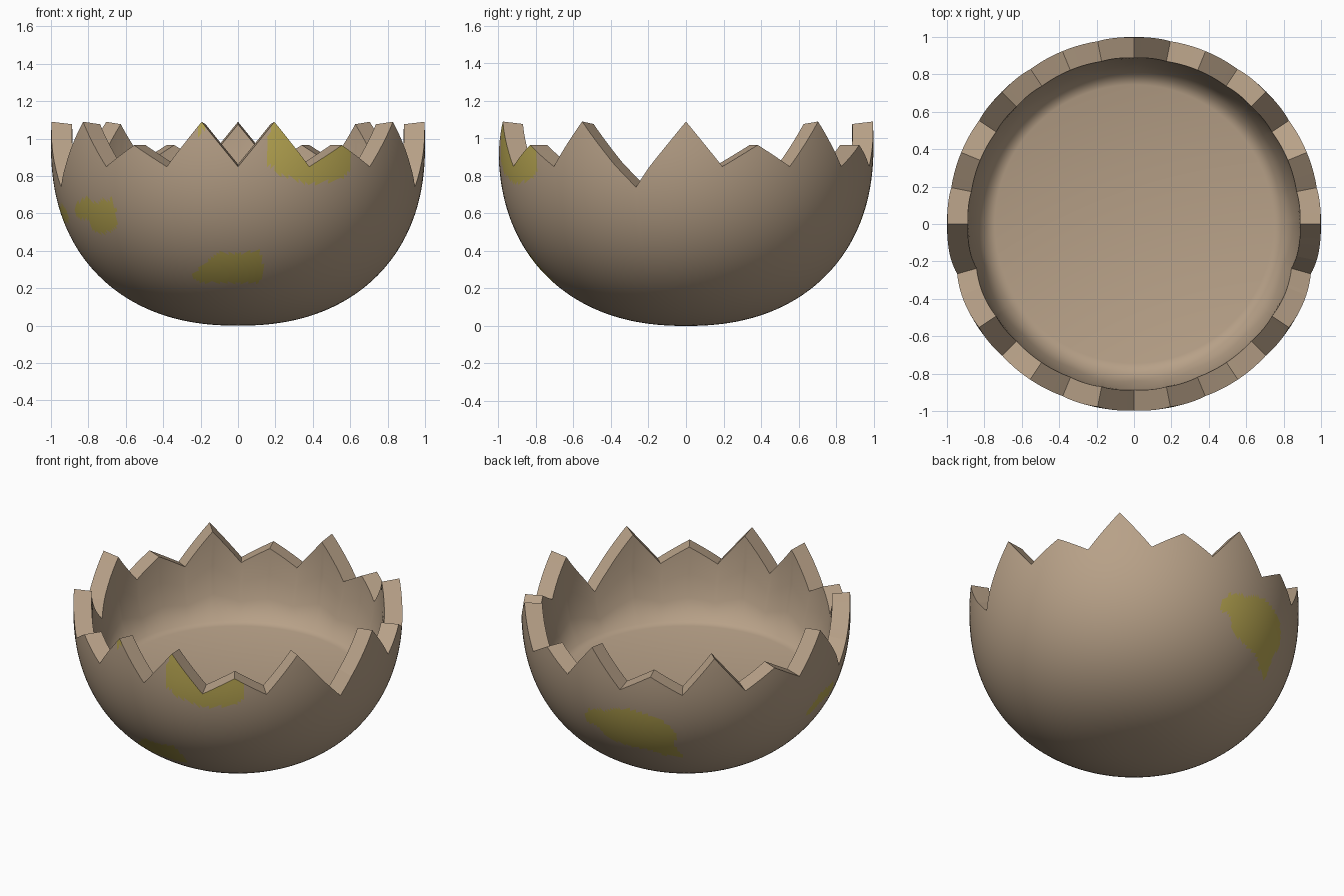
import bpy, bmesh, math
from mathutils import Vector

if "Cube" in bpy.data.objects:
    bpy.data.objects.remove(bpy.data.objects["Cube"])

CENTRE = 0.97          # height of the widest level (also the vertical semi-axis)
INNER = 0.89           # inner shell scale about the centre
FULL = 2.25            # profile fullness (2 = plain ellipse)
FLOOR = 0.52           # height where the inner wall meets the floor
SEG, SUB, ROWS = 32, 10, 64
N = SEG * SUB

# Broken rim: (segment index counter-clockwise from +x, height), mirrored in x
right_half = [(-8, .85), (-7, 1.09), (-6, .85), (-5, .965), (-4, .85), (-3, 1.09),
              (-2, .86), (-1.4, .74), (-1, .85), (0, 1.09), (1, .85), (2, .965),
              (3, .85), (4, 1.09), (5, .85), (6, .965), (7, .85), (8, 1.09)]
rim = right_half + [(16 - k, z) for k, z in reversed(right_half[:-1])]


def rim_height(k):
    for (a, za), (b, zb) in zip(rim, rim[1:]):
        if a <= k <= b:
            return za + (zb - za) * (k - a) / (b - a)


# Stains: "front" outlines are (x, z) seen from -y, "round" ones are (degrees, z)
stains = [
    ("front", [(.195, 1.12), (.15, .95), (.165, .86), (.24, .80), (.38, .76), (.5, .77),
               (.6, .82), (.61, .92), (.55, .97), (.38, .88)]),
    ("front", [(-.24, 1.045), (-.20, 1.03), (-.16, 1.05), (-.16, 1.12), (-.24, 1.12)]),
    ("front", [(-.25, .26), (-.20, .32), (-.14, .36), (-.1, .40), (-.02, .385), (.12, .40),
               (.14, .28), (.11, .23), (-.2, .23)]),
    ("front", [(-.87, .66), (-.8, .68), (-.76, .66), (-.68, .68), (-.65, .62), (-.65, .53),
               (-.72, .49), (-.78, .51), (-.8, .57), (-.87, .58)]),
    ("round", [(84, .58), (87, .65), (96, .68), (103, .73), (116, .68), (122, .55),
               (120, .47), (124, .36), (116, .37), (110, .41), (100, .42), (92, .45),
               (90, .53), (85, .54)]),
    ("round", [(177, .52), (183, .63), (191, .65), (196, .63), (195, .56), (187, .55),
               (179, .49)]),
]


def inside(u, v, poly):
    hit = False
    for (a, b), (c, d) in zip(poly, poly[1:] + poly[:1]):
        if (b > v) != (d > v) and u < a + (c - a) * (v - b) / (d - b):
            hit = not hit
    return hit


def stained(p):
    deg = math.degrees(math.atan2(p.y, p.x)) % 360
    return any(inside(deg, p.z, poly) if kind == "round"
               else p.y < 0 and inside(p.x, p.z, poly) for kind, poly in stains)


def material(name, rgb):
    m = bpy.data.materials.new(name)
    m.diffuse_color = (*rgb, 1)
    m.use_nodes = True
    m.node_tree.nodes["Principled BSDF"].inputs["Base Color"].default_value = m.diffuse_color
    return m


def power(x, e):
    return math.copysign(abs(x) ** e, x)


bm = bmesh.new()
ks = [-8 + i / SUB for i in range(N)]
angles = [k * math.tau / SEG for k in ks]
tops = [math.acos(power((CENTRE - rim_height(k)) / CENTRE, FULL / 2)) for k in ks]


def shell_ring(phis, scale):
    """Ring of points on the full, egg-like profile."""
    ring = []
    for a, phi in zip(angles, phis):
        r = power(math.sin(phi), 2 / FULL) * scale
        ring.append(bm.verts.new((r * math.cos(a), r * math.sin(a),
                                  CENTRE - CENTRE * scale * power(math.cos(phi), 2 / FULL))))
    return ring


def bridge(lower, upper, smooth=True):
    faces = []
    for i in range(N):
        j = (i + 1) % N
        f = bm.faces.new((lower[i], lower[j], upper[j], upper[i]))
        f.smooth = smooth
        faces.append(f)
    return faces


# Outer shell, from the bottom pole to the jagged rim
outer = [shell_ring([t * r / ROWS for t in tops], 1) for r in range(1, ROWS + 1)]
pole = bm.verts.new((0, 0, 0))
for i in range(N):
    bm.faces.new((pole, outer[0][(i + 1) % N], outer[0][i])).smooth = True
for low, up in zip(outer, outer[1:]):
    for f in bridge(low, up):
        f.material_index = int(stained(f.calc_center_median()))

# Broken edge, flat shaded
inner = shell_ring(tops, INNER)
bridge(outer[-1], inner, smooth=False)

# Inner wall down to the level floor
floor_phi = math.acos(((CENTRE - FLOOR) / (CENTRE * INNER)) ** (FULL / 2))
for r in range(1, 4):
    ring = shell_ring([t + (floor_phi - t) * r / 3 for t in tops], INNER)
    bridge(inner, ring)
    inner = ring

# Floor with a softly rounded border
border = [bm.verts.new((v.co.x * .94, v.co.y * .94, FLOOR - .015)) for v in inner]
bridge(inner, border)
centre = bm.verts.new(Vector((0, 0, FLOOR - .02)))
for i in range(N):
    bm.faces.new((border[i], border[(i + 1) % N], centre)).smooth = True

bmesh.ops.recalc_face_normals(bm, faces=bm.faces[:])
mesh = bpy.data.meshes.new("broken_shell")
bm.to_mesh(mesh)
bm.free()
mesh.materials.append(material("shell brown", (.475, .355, .245)))
mesh.materials.append(material("mustard stain", (.50, .40, .088)))
bpy.context.collection.objects.link(bpy.data.objects.new("broken_shell", mesh))
